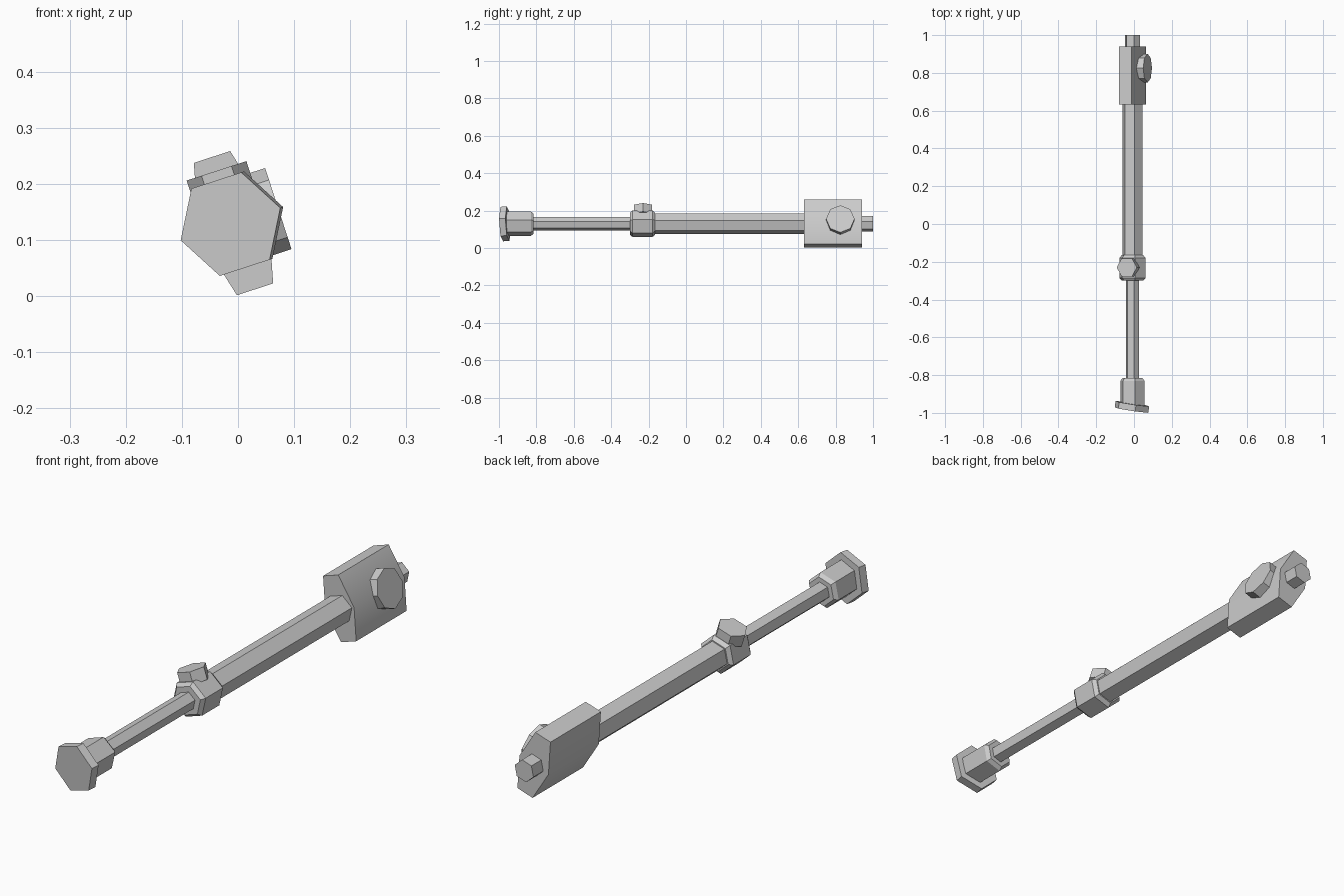
import bpy, bmesh, math
from mathutils import Matrix, Vector

if "Cube" in bpy.data.objects:
    bpy.data.objects.remove(bpy.data.objects["Cube"])

# Whole tool is rolled about its long (y) axis
TOOL = Matrix.Translation((-0.008, 0, 0.13)) @ Matrix.Rotation(math.radians(-18), 4, 'Y')


def loft(name, profile, rings, place=Matrix()):
    """Capped loft along y: profile is unit (x, z) points, rings are (y, scale)."""
    bm = bmesh.new()
    loops = [[bm.verts.new((x * s, y, z * s)) for x, z in profile] for y, s in rings]
    n = len(profile)
    for a, b in zip(loops, loops[1:]):
        for i in range(n):
            j = (i + 1) % n
            bm.faces.new((a[i], a[j], b[j], b[i]))
    bm.faces.new(loops[0][::-1])
    bm.faces.new(loops[-1])
    bmesh.ops.recalc_face_normals(bm, faces=bm.faces)
    mesh = bpy.data.meshes.new(name)
    bm.to_mesh(mesh)
    bm.free()
    ob = bpy.data.objects.new(name, mesh)
    bpy.context.collection.objects.link(ob)
    ob.matrix_world = TOOL @ place
    bpy.context.view_layer.objects.active = ob
    ob.select_set(True)
    bpy.ops.object.shade_smooth_by_angle(angle=math.radians(30))
    ob.select_set(False)
    return ob


def polygon(n):
    return [(math.cos(2 * math.pi * i / n), math.sin(2 * math.pi * i / n)) for i in range(n)]


HEX, OCT = polygon(6), polygon(8)

# Shaft sections
loft("thin_shaft", HEX, [(-0.84, 0.036), (-0.27, 0.036)])
loft("thick_shaft", HEX, [(-0.20, 0.055), (0.66, 0.055)])
loft("drive_end", HEX, [(0.92, 0.042), (1.0, 0.042)])

# Collars with chamfered ends
loft("grip_collar", HEX, [(-0.96, 0.067), (-0.83, 0.067), (-0.815, 0.055)])
loft("middle_hub", HEX, [(-0.30, 0.06), (-0.285, 0.073), (-0.18, 0.073), (-0.165, 0.06)])

# Slightly skewed end plate
loft("end_plate", HEX, [(-0.017, 0.0945), (0.017, 0.0945)],
     Matrix.Translation((-0.003, -0.968, 0)) @ Matrix.Rotation(math.radians(-9), 4, 'Z'))

# Tall six-sided head
head = [(0.034, 0.124), (-0.034, 0.124), (-0.065, 0),
        (-0.034, -0.124), (0.034, -0.124), (0.065, 0)]
loft("head", head, [(0.632, 1), (0.94, 1)])

# Knob on top of the hub, and round cap on the side of the head
loft("hub_knob", HEX, [(0.05, 0.056), (0.098, 0.056)],
     Matrix.Translation((0, -0.23, 0)) @ Matrix.Rotation(math.radians(90), 4, 'X'))
loft("head_cap", OCT, [(-0.084, 0.076), (-0.045, 0.076)],
     Matrix.Translation((0, 0.825, 0)) @ Matrix.Rotation(math.radians(90), 4, 'Z'))
